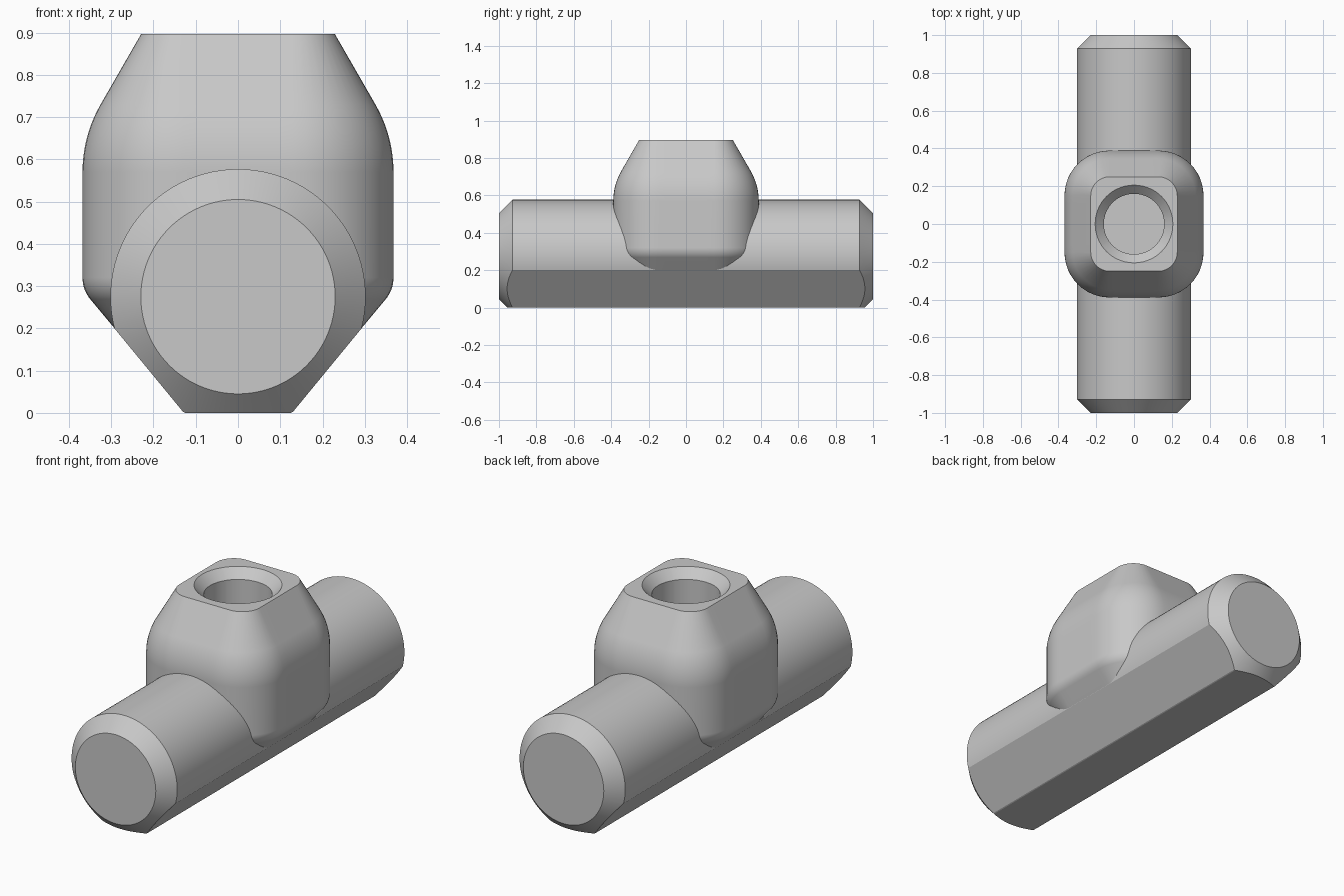
import bpy, bmesh
from math import sin, cos, pi, radians, atan2
from mathutils import Vector

if "Cube" in bpy.data.objects:
    bpy.data.objects.remove(bpy.data.objects["Cube"])

grey = bpy.data.materials.new("light_grey")
grey.use_nodes = True
grey.diffuse_color = (0.58, 0.58, 0.58, 1)
bsdf = next(n for n in grey.node_tree.nodes if n.type == "BSDF_PRINCIPLED")
bsdf.inputs["Base Color"].default_value = grey.diffuse_color


def loft(bm, rings):
    """Skin a list of equal-length rings and cap both ends."""
    loops = [[bm.verts.new(p) for p in ring] for ring in rings]
    n = len(loops[0])
    for a, b in zip(loops, loops[1:]):
        for i in range(n):
            j = (i + 1) % n
            bm.faces.new((a[i], a[j], b[j], b[i]))
    bm.faces.new(loops[0][::-1])
    bm.faces.new(loops[-1])


def finish(bm, name):
    bmesh.ops.recalc_face_normals(bm, faces=bm.faces)
    mesh = bpy.data.meshes.new(name)
    bm.to_mesh(mesh)
    bm.free()
    mesh.materials.append(grey)
    obj = bpy.data.objects.new(name, mesh)
    bpy.context.collection.objects.link(obj)
    bpy.ops.object.select_all(action="DESELECT")
    obj.select_set(True)
    bpy.context.view_layer.objects.active = obj
    bpy.ops.object.shade_smooth_by_angle(angle=radians(20))
    weighted = obj.modifiers.new("weighted_normals", "WEIGHTED_NORMAL")
    weighted.keep_sharp = True
    return obj


# Bar: chamfered cylinder along y, with three flats cut underneath
AXIS, R, END_R, SEGS = 0.275, 0.302, 0.23, 96
CHAMFER = R - END_R
bm = bmesh.new()
loft(bm, [[(r * cos(2 * pi * i / SEGS), y, AXIS + r * sin(2 * pi * i / SEGS))
           for i in range(SEGS)]
          for y, r in ((-1, END_R), (-1 + CHAMFER, R), (1 - CHAMFER, R), (1, END_R))])
corner = Vector((0.128, 0, 0))
for point, normal in ((Vector(), Vector((0, 0, -1))),
                      (corner, Vector((0.2, 0, -0.1645))),
                      (-corner, Vector((-0.2, 0, -0.1645)))):
    cut = bmesh.ops.bisect_plane(
        bm, geom=bm.verts[:] + bm.edges[:] + bm.faces[:],
        plane_co=point, plane_no=normal, clear_outer=True)["geom_cut"]
    rim = [e for e in cut if isinstance(e, bmesh.types.BMEdge) and e.is_boundary]
    bmesh.ops.edgeloop_fill(bm, edges=rim)
finish(bm, "bar")


# Hub: rounded block with a tapered top, rounded underside and blind bore
CX, CY, FULL, TOP = 0.129, 0.15, 0.239, 0.897


def rounded_ring(z, r, steps=12, flat_steps=8):
    pts = []
    for q, (sx, sy) in enumerate(((1, 1), (-1, 1), (-1, -1), (1, -1))):
        for i in range(steps + 1):
            a = (q + i / steps) * pi / 2
            pts.append(Vector((sx * CX + r * cos(a), sy * CY + r * sin(a), z)))
    ring, n = [], len(pts)
    for i, p in enumerate(pts):
        ring.append(p)
        if i % (steps + 1) == steps:
            ring += [p.lerp(pts[(i + 1) % n], k / flat_steps) for k in range(1, flat_steps)]
    return ring


def circle_ring(z, r, guide):
    return [Vector((r * cos(a), r * sin(a), z)) for a in (atan2(p.y, p.x) for p in guide)]


def arc(z0, radius, degrees, sign, steps=10):
    """Offset profile bending inward, starting vertical at height z0."""
    turns = [radians(degrees) * i / steps for i in range(steps + 1)]
    return [(z0 + sign * radius * sin(t), FULL - radius * (1 - cos(t))) for t in turns]


lower = arc(0.32, 0.08, 39.4, -1)[::-1]
upper = arc(0.57, 0.32, 30, 1)
profile = [(0.18, 0.12), (0.2, 0.163)] + lower + upper + [(TOP, 0.1)]
rings = [rounded_ring(z, r) for z, r in profile]
rings += [circle_ring(z, r, rings[-1])
          for z, r in ((TOP, 0.206), (TOP - 0.046, 0.16), (0.6, 0.16))]
bm = bmesh.new()
loft(bm, rings)
finish(bm, "hub_with_bore")
